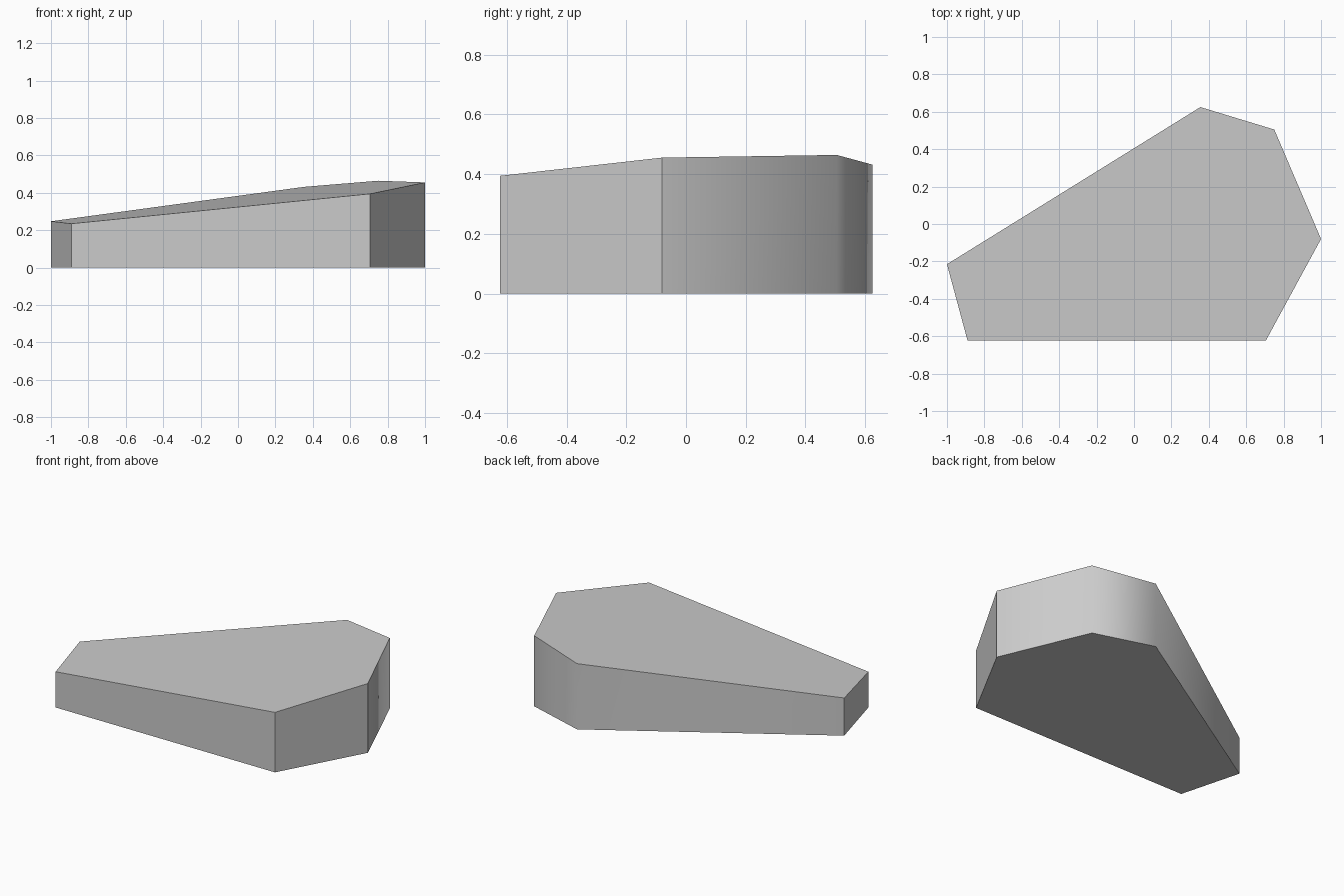
import bpy
import bmesh

cube = bpy.data.objects.get("Cube")
if cube:
    bpy.data.objects.remove(cube, do_unlink=True)

# Plain grey material
grey = bpy.data.materials.new("plain_grey")
grey.use_nodes = True
colour = (0.6, 0.6, 0.6, 1)
grey.diffuse_color = colour
grey.node_tree.nodes["Principled BSDF"].inputs["Base Color"].default_value = colour

# Six-sided footprint, counter-clockwise from the left end
outline = [(-1, -0.215), (-0.89, -0.623), (0.705, -0.623),
           (1, -0.08), (0.75, 0.505), (0.355, 0.625)]


def slope_height(x, y):
    return 0.36 + 0.1 * x + 0.058 * y


# Slab extruded from the footprint up to one sloping plane
bm = bmesh.new()
base = bm.faces.new([bm.verts.new((x, y, 0)) for x, y in outline])
top = bmesh.ops.extrude_face_region(bm, geom=[base], use_keep_orig=True)
for vert in top["geom"]:
    if isinstance(vert, bmesh.types.BMVert):
        vert.co.z = slope_height(vert.co.x, vert.co.y)
bmesh.ops.recalc_face_normals(bm, faces=bm.faces)

# Smooth the rounded back; keep every other edge crisp
for face in bm.faces:
    face.smooth = True
for edge in bm.edges:
    upright = abs(edge.verts[0].co.z - edge.verts[1].co.z) > 0.2
    at_back = min(v.co.y for v in edge.verts) > 0.4
    edge.smooth = upright and at_back

mesh = bpy.data.meshes.new("sloped_slab")
bm.to_mesh(mesh)
bm.free()
mesh.materials.append(grey)
slab = bpy.data.objects.new("sloped_slab", mesh)
bpy.context.collection.objects.link(slab)
